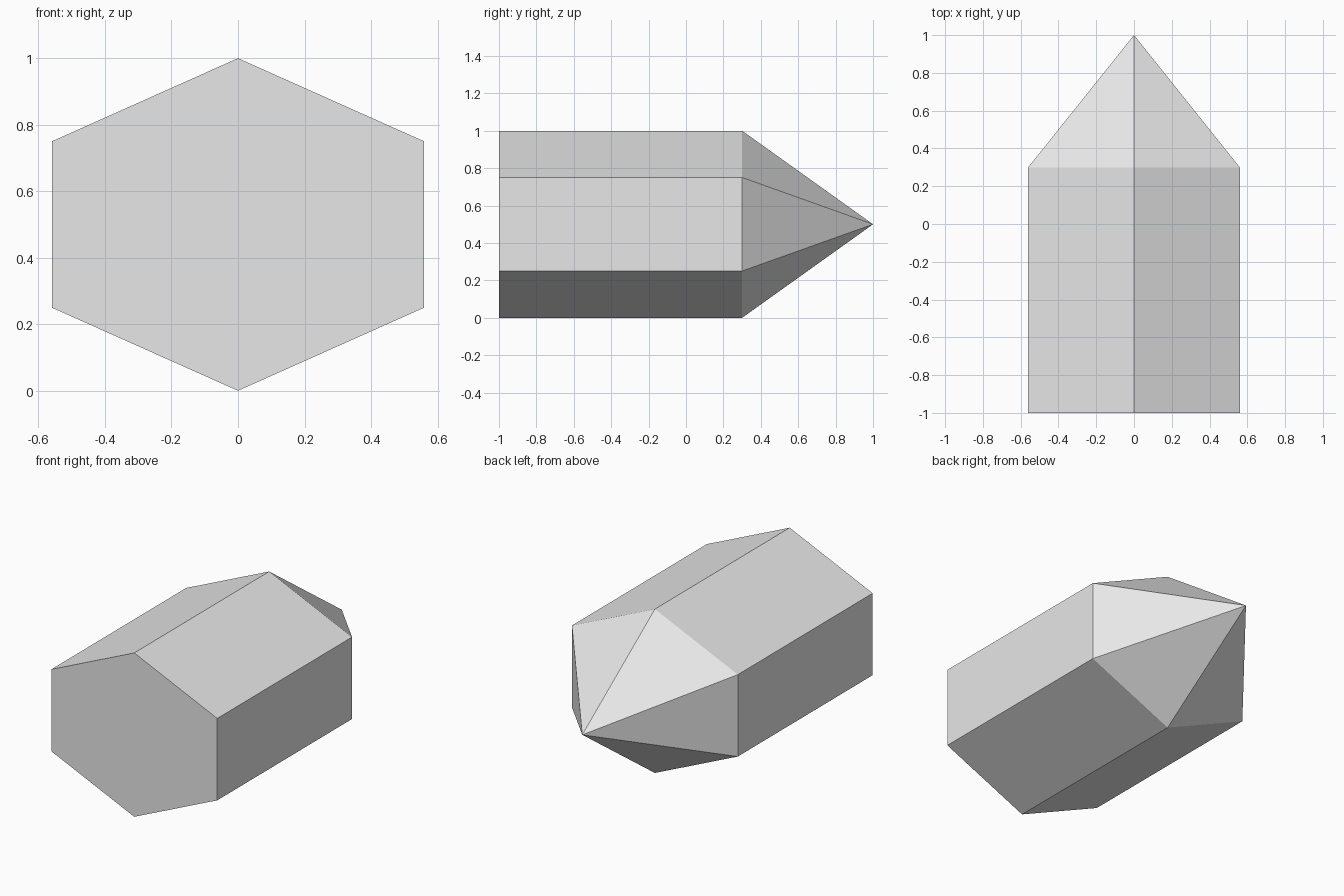
import bpy, bmesh

if "Cube" in bpy.data.objects:
    bpy.data.objects.remove(bpy.data.objects["Cube"])

# Hexagonal crystal: profile in the xz plane, prism along y, pointed tip at the back
HALF_W, Y_FRONT, Y_SHOULDER, Y_TIP = 0.56, -1.0, 0.3, 1.0
profile = [(0, 0), (HALF_W, 0.25), (HALF_W, 0.75),
           (0, 1), (-HALF_W, 0.75), (-HALF_W, 0.25)]

bm = bmesh.new()
front = [bm.verts.new((x, Y_FRONT, z)) for x, z in profile]
shoulder = [bm.verts.new((x, Y_SHOULDER, z)) for x, z in profile]
tip = bm.verts.new((0, Y_TIP, 0.5))

# Flat front cap, prism sides and tip facets
bm.faces.new(front)
for i in range(6):
    j = (i + 1) % 6
    bm.faces.new((front[i], shoulder[i], shoulder[j], front[j]))
    bm.faces.new((shoulder[i], tip, shoulder[j]))
bmesh.ops.recalc_face_normals(bm, faces=bm.faces)

mesh = bpy.data.meshes.new("crystal")
bm.to_mesh(mesh)
bm.free()

# Single plain grey
grey = bpy.data.materials.new("light grey")
grey.diffuse_color = (0.8, 0.8, 0.8, 1)
grey.use_nodes = True
grey.node_tree.nodes["Principled BSDF"].inputs["Base Color"].default_value = grey.diffuse_color
mesh.materials.append(grey)

crystal = bpy.data.objects.new("crystal", mesh)
bpy.context.collection.objects.link(crystal)
